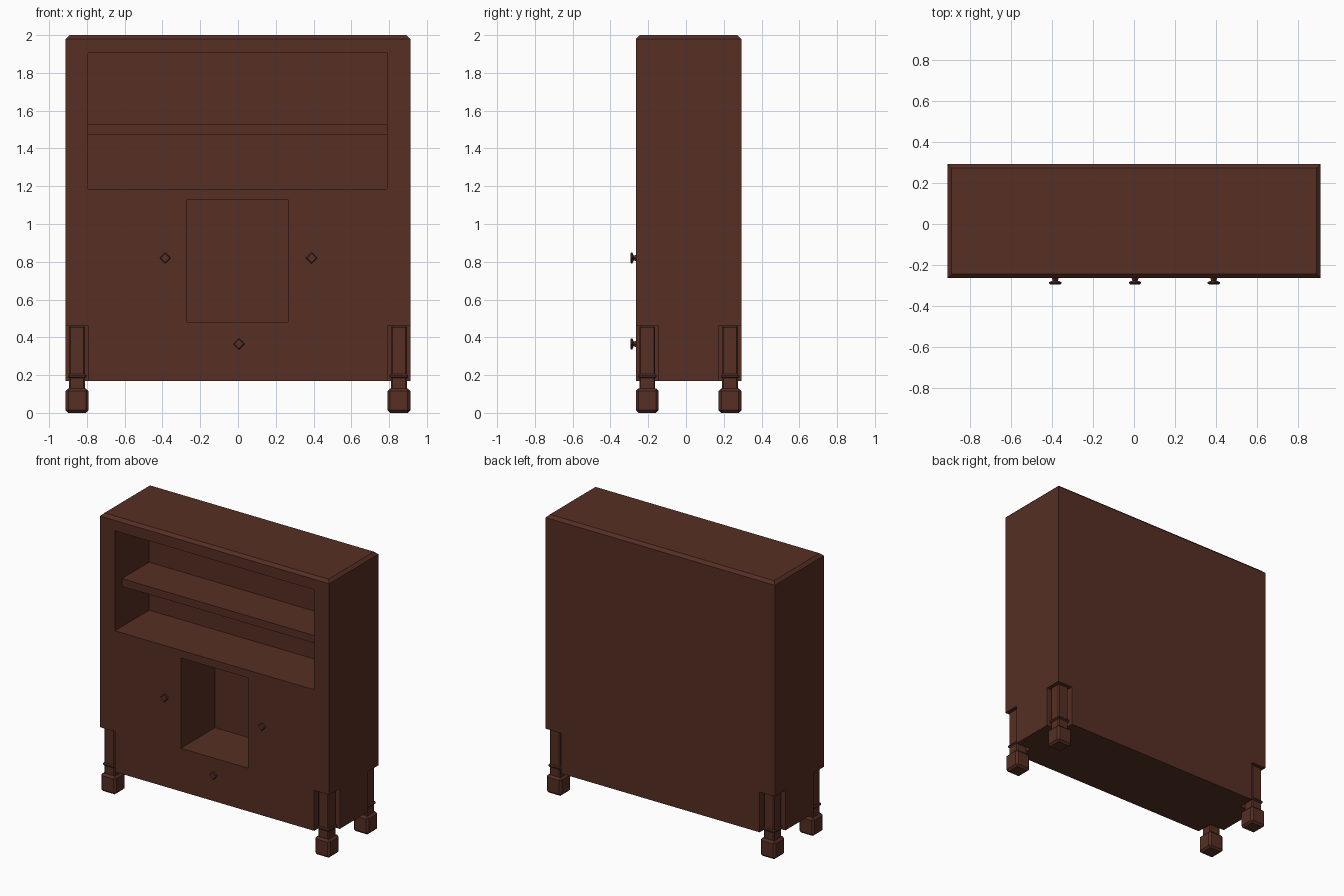
import bpy, bmesh
from math import cos, sin, pi

if "Cube" in bpy.data.objects:
    bpy.data.objects.remove(bpy.data.objects["Cube"], do_unlink=True)

wood = bpy.data.materials.new("dark_red_brown_wood")
wood.use_nodes = True
colour = (0.092, 0.028, 0.0175, 1)
wood.diffuse_color = colour
shader = next(n for n in wood.node_tree.nodes if n.type == 'BSDF_PRINCIPLED')
shader.inputs["Base Color"].default_value = colour
shader.inputs["Roughness"].default_value = 0.8


def finish(name, bm):
    bmesh.ops.recalc_face_normals(bm, faces=bm.faces)
    mesh = bpy.data.meshes.new(name)
    bm.to_mesh(mesh)
    bm.free()
    mesh.materials.append(wood)
    obj = bpy.data.objects.new(name, mesh)
    bpy.context.collection.objects.link(obj)
    return obj


def box(name, lo, hi, chamfer=0, top_only=False):
    bm = bmesh.new()
    bmesh.ops.create_cube(bm, size=1)
    for v in bm.verts:
        v.co = [a if c < 0 else b for c, a, b in zip(v.co, lo, hi)]
    if chamfer:
        edges = [e for e in bm.edges
                 if not top_only or all(v.co.z > hi[2] - 0.001 for v in e.verts)]
        bmesh.ops.bevel(bm, geom=edges, offset=chamfer, segments=1,
                        profile=0.5, affect='EDGES')
    return finish(name, bm)


def cut(target, lo, hi):
    cutter = box("cutter", lo, hi)
    cutter.hide_render = True
    mod = target.modifiers.new("cut", 'BOOLEAN')
    mod.operation = 'DIFFERENCE'
    mod.solver = 'EXACT'
    mod.object = cutter
    bpy.context.view_layer.objects.active = target
    bpy.ops.object.modifier_apply(modifier=mod.name)
    bpy.data.objects.remove(cutter, do_unlink=True)


# Cabinet body, chamfered around the top
W, FRONT, BACK = 0.912, -0.265, 0.293
body = box("cabinet_body", (-W, FRONT, 0.17), (W, BACK, 2), 0.02, True)

# Shelf opening and lower niche
INNER = FRONT + 0.39
cut(body, (-0.795, -0.4, 1.185), (0.79, INNER, 1.905))
cut(body, (-0.27, -0.4, 0.48), (0.265, INNER, 1.13))
box("shelf", (-0.795, FRONT + 0.08, 1.475), (0.79, INNER, 1.53))

# Legs standing in notched corners
LEG, TOP = 0.12, 0.46
for side, sx in (("right", -1), ("left", 1)):
    for end, sy, face in (("front", -1, FRONT), ("back", 1, BACK)):
        cx, cy = sx * (W - LEG / 2), face - sy * LEG / 2
        h = LEG / 2
        x0, x1 = sorted((sx * (W - LEG), sx * 1.2))
        y0, y1 = sorted((face - sy * LEG, sy * 0.5))
        cut(body, (x0, y0, 0), (x1, y1, TOP))
        for part, half, z0, z1, bevel in (("foot", h, 0, 0.13, 0.014),
                                          ("post", h - 0.018, 0.12, TOP, 0.007),
                                          ("collar", h - 0.011, 0.185, 0.205, 0.006)):
            box(f"{end}_{side}_leg_{part}", (cx - half, cy - half, z0),
                (cx + half, cy + half, z1), bevel)

# Diamond knobs, four-sided turned profile
PROFILE = [(0.017, 0), (0.012, 0.012), (0.022, 0.015),
           (0.03, 0.02), (0.03, 0.025), (0.024, 0.03)]
for name, x, z in (("right", -0.385, 0.82), ("left", 0.39, 0.82), ("lower", 0.005, 0.365)):
    bm = bmesh.new()
    rings = [[bm.verts.new((x + r * cos(k * pi / 2), FRONT - d, z + r * sin(k * pi / 2)))
              for k in range(4)] for r, d in PROFILE]
    for a, b in zip(rings, rings[1:]):
        for k in range(4):
            n = (k + 1) % 4
            bm.faces.new((a[k], a[n], b[n], b[k]))
    bm.faces.new(rings[0])
    bm.faces.new(rings[-1])
    finish(f"{name}_knob", bm)
